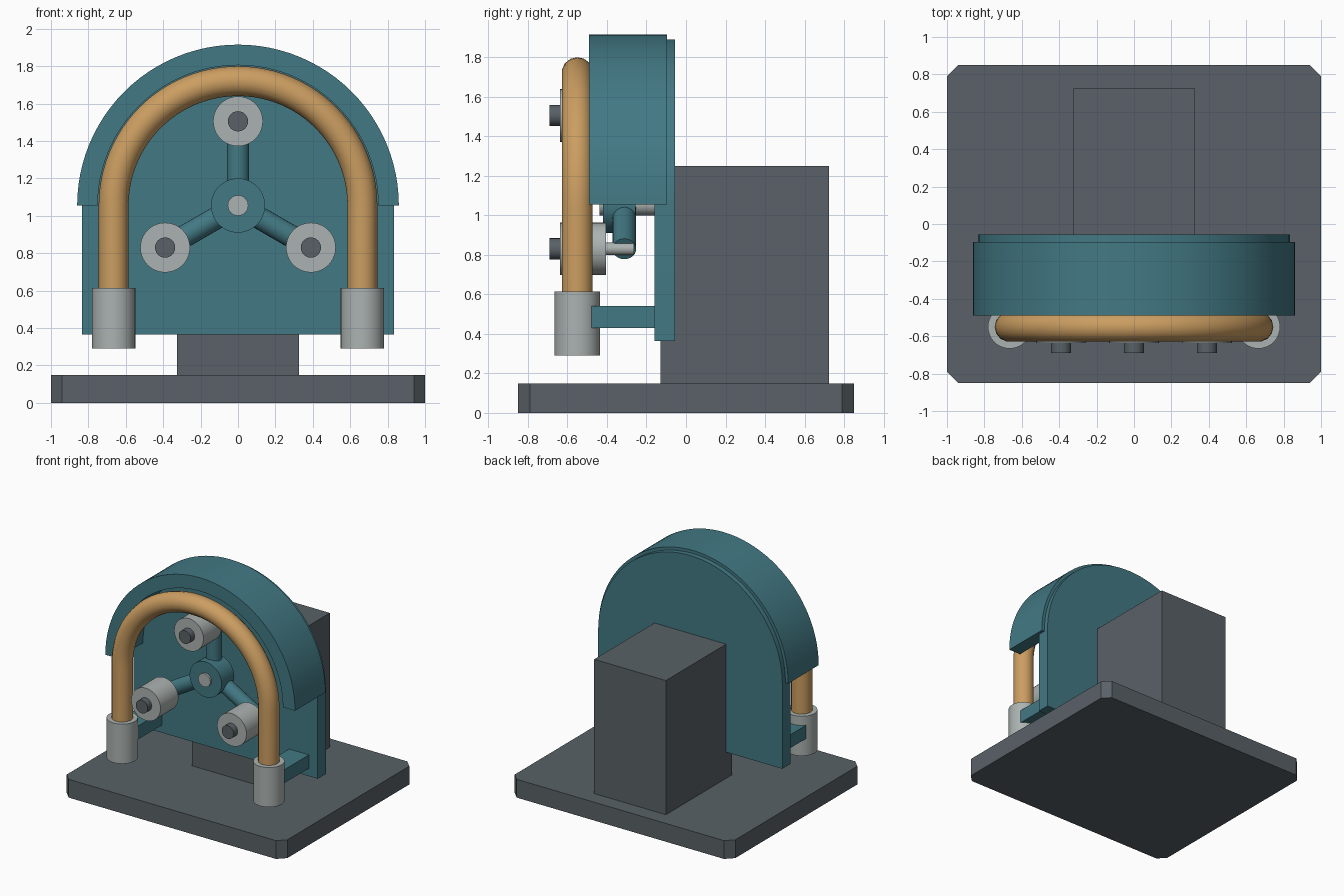
import bpy, bmesh
from math import pi, sin, cos
from mathutils import Vector

if "Cube" in bpy.data.objects:
    bpy.data.objects.remove(bpy.data.objects["Cube"])


def material(name, rgb):
    m = bpy.data.materials.new(name)
    m.diffuse_color = (*rgb, 1)
    m.use_nodes = True
    m.node_tree.nodes["Principled BSDF"].inputs["Base Color"].default_value = m.diffuse_color
    return m


TEAL = material("teal_paint", (0.055, 0.19, 0.23))
DARK = material("dark_grey", (0.10, 0.12, 0.135))
STEEL = material("light_steel", (0.41, 0.45, 0.44))
HOSE = material("tan_hose", (0.60, 0.34, 0.12))

CZ = 1.055           # height of the rotor axis
HOSE_R = 0.665       # hose centreline radius
HOSE_Y = -0.55


def finish(ob, mat, smooth=True):
    ob.data.materials.append(mat)
    if smooth:
        bpy.ops.object.select_all(action='DESELECT')
        ob.select_set(True)
        bpy.context.view_layer.objects.active = ob
        bpy.ops.object.shade_smooth_by_angle(angle=0.6)
    return ob


def extrude(name, outline, direction, mat, smooth=True):
    """Solid made by sweeping a flat outline along a vector."""
    bm = bmesh.new()
    face = bm.faces.new([bm.verts.new(p) for p in outline])
    new = bmesh.ops.extrude_face_region(bm, geom=[face])["geom"]
    verts = [v for v in new if isinstance(v, bmesh.types.BMVert)]
    bmesh.ops.translate(bm, verts=verts, vec=direction)
    bmesh.ops.recalc_face_normals(bm, faces=bm.faces)
    me = bpy.data.meshes.new(name)
    bm.to_mesh(me)
    bm.free()
    ob = bpy.data.objects.new(name, me)
    bpy.context.collection.objects.link(ob)
    return finish(ob, mat, smooth)


def box(name, x, y, z, mat):
    pts = [(x[0], y[0], z[0]), (x[1], y[0], z[0]), (x[1], y[1], z[0]), (x[0], y[1], z[0])]
    return extrude(name, pts, (0, 0, z[1] - z[0]), mat, False)


def cylinder(name, a, b, r, mat, sides=40):
    a, b = Vector(a), Vector(b)
    bpy.ops.mesh.primitive_cylinder_add(vertices=sides, radius=r, depth=(b - a).length,
                                        location=(a + b) / 2)
    ob = bpy.context.object
    ob.rotation_euler = (b - a).to_track_quat('Z', 'Y').to_euler()
    ob.name = name
    return finish(ob, mat)


def arc(r, y, n=48):
    """Half circle over the rotor axis, from right to left."""
    return [(r * cos(pi * i / n), y, CZ + r * sin(pi * i / n)) for i in range(n + 1)]


# Base plate with clipped corners, and motor housing
X, Y, C = 1.0, 0.85, 0.06
extrude("base_plate", [(X - C, -Y, 0), (X, C - Y, 0), (X, Y - C, 0), (X - C, Y, 0),
                       (C - X, Y, 0), (-X, Y - C, 0), (-X, C - Y, 0), (C - X, -Y, 0)],
        (0, 0, 0.15), DARK, False)
box("motor_housing", (-0.325, 0.325), (-0.13, 0.725), (0.15, 1.25), DARK)

# Arched back plate and the track the hose presses against
extrude("back_plate", [(0.835, -0.16, 0.365)] + arc(0.835, -0.16) + [(-0.835, -0.16, 0.365)],
        (0, 0.105, 0), TEAL)
extrude("hose_track", arc(0.86, -0.49) + arc(0.75, -0.49)[::-1], (0, 0.395, 0), TEAL)

# Flexible hose: arch with two straight legs
path = [(HOSE_R, HOSE_Y, 0.33)] + arc(HOSE_R, HOSE_Y) + [(-HOSE_R, HOSE_Y, 0.33)]
cu = bpy.data.curves.new("hose", 'CURVE')
cu.dimensions = '3D'
cu.bevel_depth = 0.08
cu.bevel_resolution = 5
cu.use_fill_caps = True
sp = cu.splines.new('POLY')
sp.points.add(len(path) - 1)
for p, co in zip(sp.points, path):
    p.co = (*co, 1)
hose = bpy.data.objects.new("hose", cu)
bpy.context.collection.objects.link(hose)
bpy.ops.object.select_all(action='DESELECT')
hose.select_set(True)
bpy.context.view_layer.objects.active = hose
bpy.ops.object.convert(target='MESH')
finish(bpy.context.object, HOSE)

# Hose couplings and their brackets
for side, s in (("right", 1), ("left", -1)):
    x = s * HOSE_R
    cylinder(side + "_coupling", (x, HOSE_Y, 0.29), (x, HOSE_Y, 0.615), 0.116, STEEL)
    box(side + "_bracket", (x - 0.09, x + 0.09), (-0.48, -0.15), (0.43, 0.54), TEAL)

# Rotor hub and drive shaft
cylinder("rotor_hub", (0, -0.42, CZ), (0, -0.255, CZ), 0.145, TEAL)
cylinder("drive_shaft", (0, -0.437, CZ), (0, -0.1, CZ), 0.055, STEEL)

# Three arms, each with pin, roller and bolt head
for i in range(3):
    a = pi / 2 + i * 2 * pi / 3
    x, z = 0.45 * cos(a), CZ + 0.45 * sin(a)
    cylinder(f"rotor_arm_{i}", (0, -0.312, CZ), (x, -0.312, z), 0.06, TEAL, 24)
    cylinder(f"roller_pin_{i}", (x, -0.45, z), (x, -0.262, z), 0.032, STEEL, 24)
    cylinder(f"roller_{i}", (x, -0.637, z), (x, -0.405, z), 0.133, STEEL)
    cylinder(f"roller_bolt_{i}", (x, -0.69, z), (x, -0.6, z), 0.054, DARK, 24)
